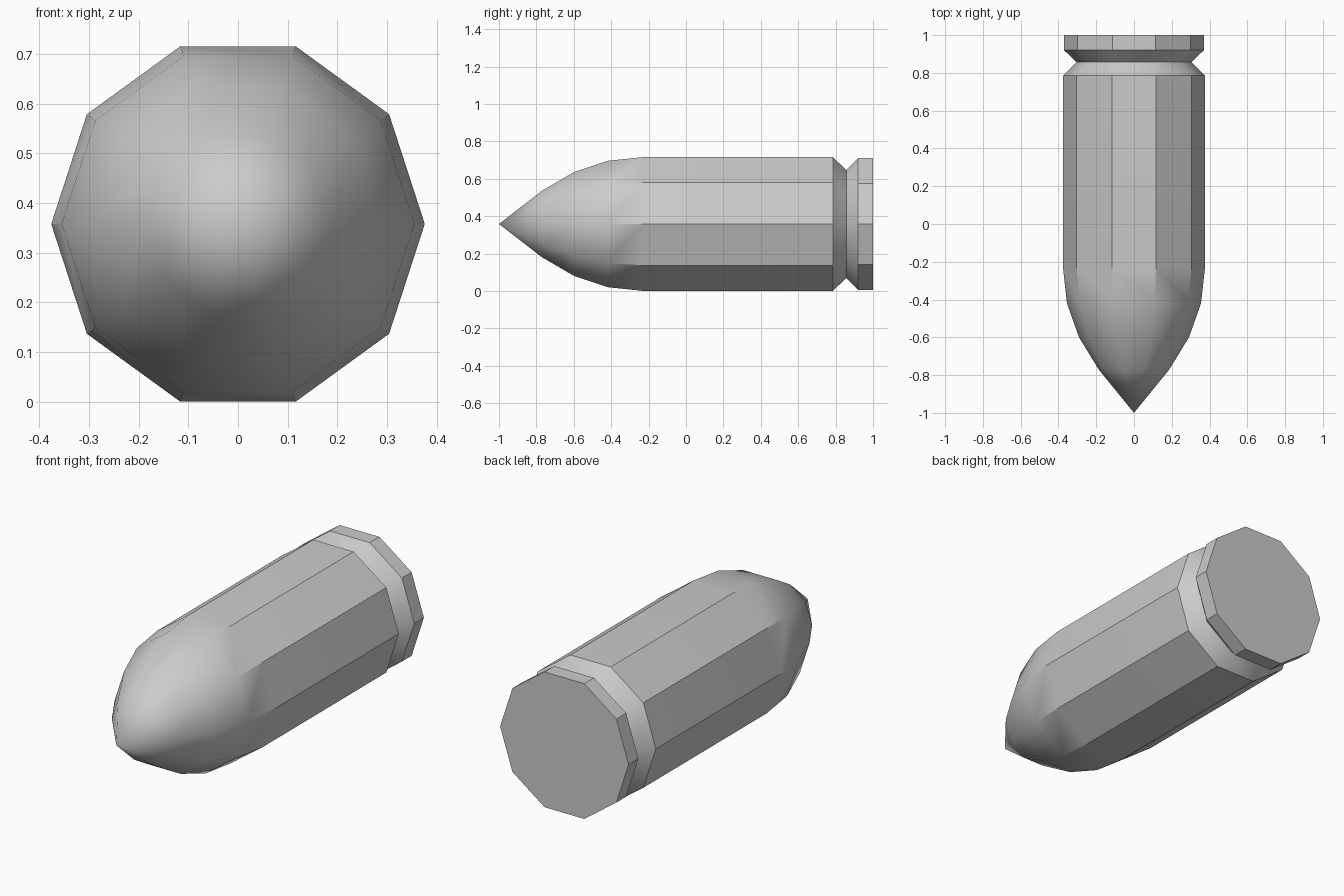
import bpy, bmesh, math

if "Cube" in bpy.data.objects:
    bpy.data.objects.remove(bpy.data.objects["Cube"])

SIDES = 10
CENTRE_Z = 0.358

# Profile from nose to base: (y, radius)
PROFILE = [(-0.77, 0.187), (-0.6, 0.291), (-0.42, 0.355), (-0.23, 0.376),
           (0.785, 0.376), (0.857, 0.304), (0.92, 0.37), (1.0, 0.37)]

bm = bmesh.new()


def ring(y, r):
    return [bm.verts.new((r * math.cos(2 * math.pi * i / SIDES), y,
                          CENTRE_Z + r * math.sin(2 * math.pi * i / SIDES)))
            for i in range(SIDES)]


rings = [ring(y, r) for y, r in PROFILE]

# Pointed nose
tip = bm.verts.new((0, -1, CENTRE_Z))
for i in range(SIDES):
    bm.faces.new((tip, rings[0][i], rings[0][(i + 1) % SIDES]))

# Body, groove and rim
for a, b in zip(rings, rings[1:]):
    for i in range(SIDES):
        j = (i + 1) % SIDES
        bm.faces.new((a[i], b[i], b[j], a[j]))

# Flat base
bm.faces.new(rings[-1])
bmesh.ops.recalc_face_normals(bm, faces=bm.faces)

mesh = bpy.data.meshes.new("pointed_cartridge")
bm.to_mesh(mesh)
bm.free()
obj = bpy.data.objects.new("pointed_cartridge", mesh)
bpy.context.collection.objects.link(obj)

# Smooth nose, crisp body facets
bpy.context.view_layer.objects.active = obj
obj.select_set(True)
bpy.ops.object.shade_smooth_by_angle(angle=math.radians(35))
